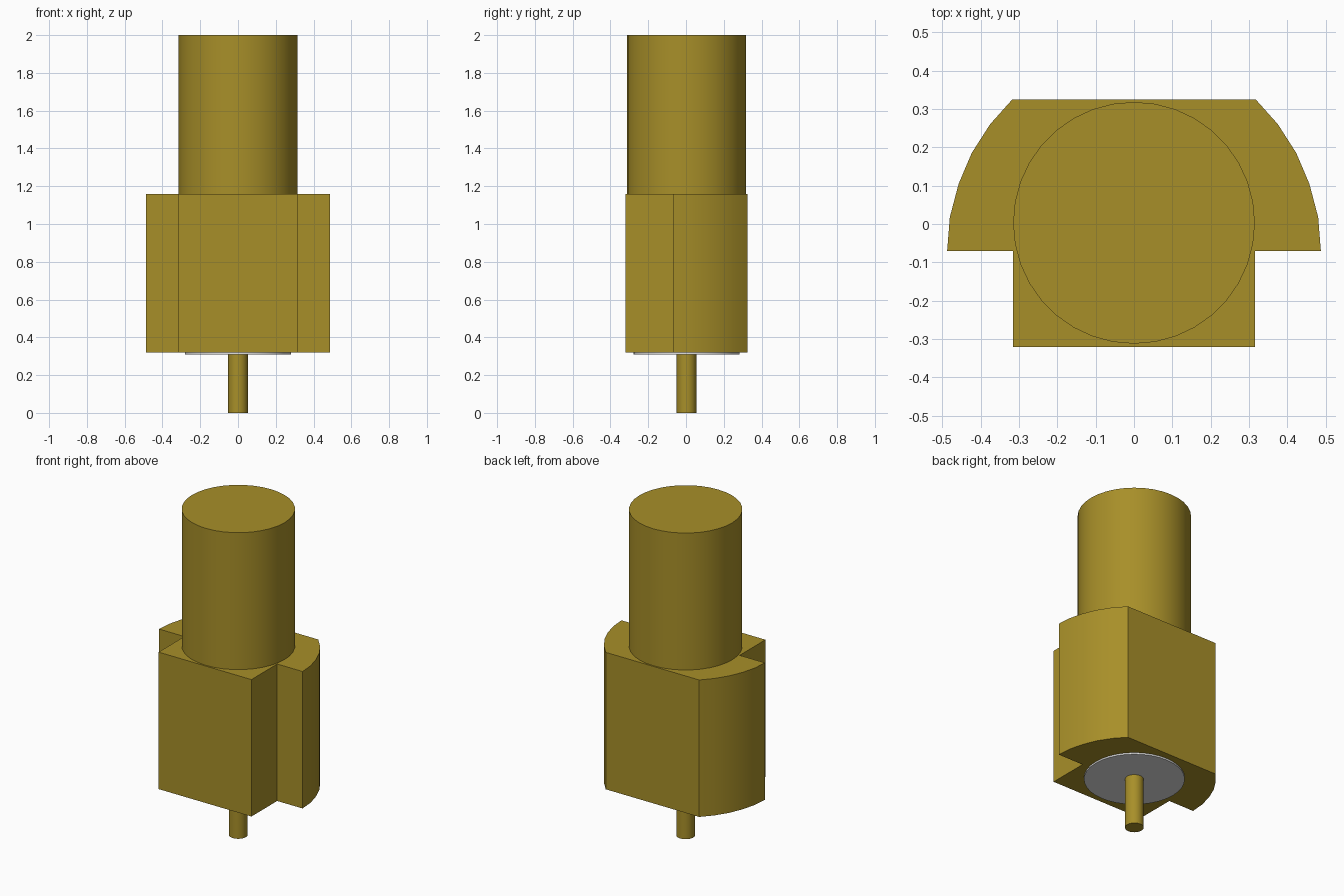
import bpy
import bmesh
import math

if "Cube" in bpy.data.objects:
    bpy.data.objects.remove(bpy.data.objects["Cube"], do_unlink=True)


def make_material(name, rgb):
    mat = bpy.data.materials.new(name)
    mat.use_nodes = True
    colour = (*rgb, 1.0)
    mat.diffuse_color = colour
    mat.node_tree.nodes["Principled BSDF"].inputs["Base Color"].default_value = colour
    return mat


gold = make_material("gold", (0.39, 0.275, 0.022))
white = make_material("white insulator", (0.75, 0.75, 0.75))


def prism(name, outline, z0, z1, mat):
    """Extrude a counter-clockwise outline from z0 up to z1."""
    bm = bmesh.new()
    base = bm.faces.new([bm.verts.new((x, y, z0)) for x, y in outline])
    top = bmesh.ops.extrude_face_region(bm, geom=[base], use_keep_orig=True)
    moved = [v for v in top["geom"] if isinstance(v, bmesh.types.BMVert)]
    bmesh.ops.translate(bm, verts=moved, vec=(0, 0, z1 - z0))
    bmesh.ops.recalc_face_normals(bm, faces=bm.faces)
    mesh = bpy.data.meshes.new(name)
    bm.to_mesh(mesh)
    bm.free()
    obj = bpy.data.objects.new(name, mesh)
    bpy.context.collection.objects.link(obj)
    mesh.materials.append(mat)
    bpy.ops.object.select_all(action="DESELECT")
    obj.select_set(True)
    bpy.context.view_layer.objects.active = obj
    bpy.ops.object.shade_smooth_by_angle(angle=math.radians(30))
    return obj


def circle(radius, cy, sides=36):
    steps = [2 * math.pi * i / sides for i in range(sides)]
    return [(radius * math.cos(a), cy + radius * math.sin(a)) for a in steps]


# Body: square front, stepped shoulders and rounded flanks, mirrored in x
half = [(0.315, -0.32), (0.315, -0.07), (0.487, -0.07), (0.48, 0.018),
        (0.457, 0.105), (0.423, 0.185), (0.375, 0.26), (0.317, 0.325)]
body_outline = half + [(-x, y) for x, y in reversed(half)]
prism("body", body_outline, 0.32, 1.16, gold)

# Barrel on top, insulator disc and contact pin below
CY = 0.003
prism("barrel", circle(0.315, CY), 1.16, 2.0, gold)
prism("insulator_disc", circle(0.28, CY), 0.31, 0.32, white)
prism("contact_pin", circle(0.052, CY), 0.0, 0.31, gold)
